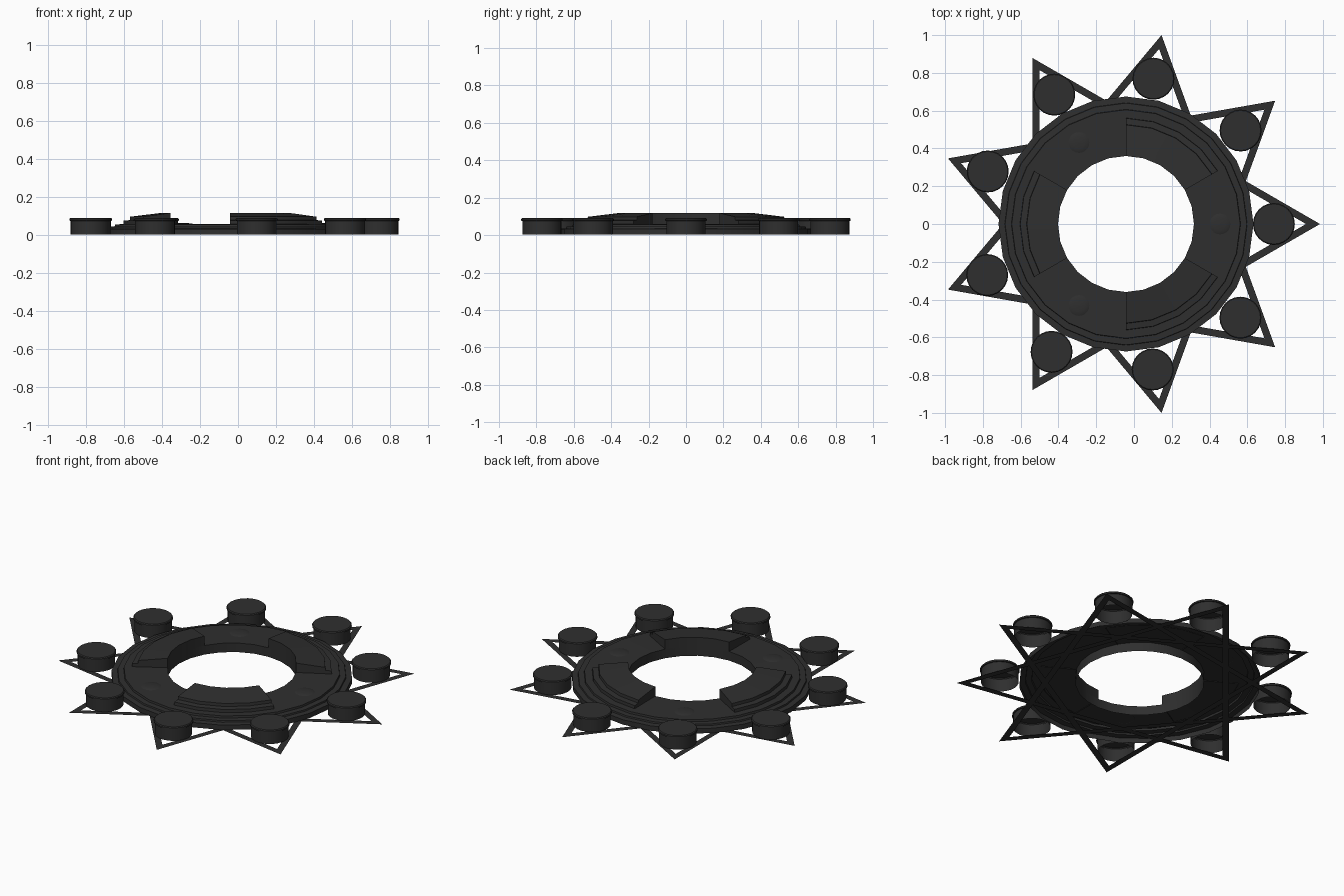
import bpy, bmesh, math

if "Cube" in bpy.data.objects:
    bpy.data.objects.remove(bpy.data.objects["Cube"])

CX = -0.0425          # ring centre, the star tips define the overall bounds
dark = bpy.data.materials.new("dark_grey")
dark.diffuse_color = (0.028, 0.028, 0.028, 1)
dark.use_nodes = True
dark.node_tree.nodes["Principled BSDF"].inputs["Base Color"].default_value = dark.diffuse_color


def make(name, verts, faces, loc=(0, 0, 0), smooth=None):
    me = bpy.data.meshes.new(name)
    me.from_pydata(verts, [], faces)
    bm = bmesh.new()
    bm.from_mesh(me)
    bmesh.ops.recalc_face_normals(bm, faces=bm.faces)
    bm.to_mesh(me)
    bm.free()
    me.materials.append(dark)
    ob = bpy.data.objects.new(name, me)
    ob.location = loc
    bpy.context.collection.objects.link(ob)
    if smooth:
        bpy.context.view_layer.objects.active = ob
        ob.select_set(True)
        bpy.ops.object.shade_smooth_by_angle(angle=math.radians(smooth))
        ob.select_set(False)
    return ob


def sweep(name, profile, a0, a1, steps, loc=(0, 0, 0), caps=False, smooth=30):
    """Revolve an (r, z) profile from angle a0 to a1 (degrees)."""
    full = abs(a1 - a0) >= 360
    rows = steps if full else steps + 1
    n = len(profile)
    verts, faces = [], []
    for i in range(rows):
        a = math.radians(a0 + (a1 - a0) * i / steps)
        verts += [(r * math.cos(a), r * math.sin(a), z) for r, z in profile]
    for i in range(steps):
        j = (i + 1) % rows
        for k in range(n - 1):
            faces.append((i * n + k, j * n + k, j * n + k + 1, i * n + k + 1))
    if caps:
        faces.append(tuple(range(n)))
        faces.append(tuple(range((rows - 1) * n, rows * n)))
    return make(name, verts, faces, loc, smooth)


# stepped base ring, a shell open underneath
base = [(0.36, 0.004), (0.36, 0.06), (0.605, 0.058), (0.607, 0.046),
        (0.64, 0.045), (0.642, 0.036), (0.675, 0.034), (0.675, 0.004)]
sweep("base_ring", base, 0, 360, 24, (CX, 0, 0))

# three raised blocks, sloping outward with one ledge
block = [(0.36, 0.055), (0.36, 0.118), (0.525, 0.098), (0.527, 0.08),
         (0.56, 0.077), (0.562, 0.055)]
for i, a in enumerate((30, 150, 270)):
    sweep(f"raised_block_{i + 1}", block, a, a + 60, 4, (CX, 0, 0), caps=True)

# three shallow round studs between the blocks
stud = [(0.057, 0.0), (0.05, 0.003), (0.03, 0.006), (0.001, 0.007)]
for i in range(3):
    a = math.radians(120 * i)
    sweep(f"stud_{i + 1}", stud, 0, 360, 20,
          (CX + 0.497 * math.cos(a), 0.497 * math.sin(a), 0.058), smooth=40)

# nine drums with a slightly wider cap
wall = [(0.105, 0.004), (0.105, 0.076), (0.111, 0.077), (0.111, 0.086),
        (0.106, 0.091), (0.0, 0.091)]
angles = [0, 39.2, 79.3, 119, 159.2, 200.2, 239.8, 280.4, 320.7]
for i, d in enumerate(angles):
    a = math.radians(d)
    ob = sweep(f"drum_{i + 1}", wall, 0, 360, 24,
               (CX + 0.783 * math.cos(a), 0.783 * math.sin(a), 0))
    bm = bmesh.new()
    bm.from_mesh(ob.data)
    bmesh.ops.remove_doubles(bm, verts=bm.verts, dist=1e-5)
    bm.to_mesh(ob.data)
    bm.free()

# flat nine-pointed star: three triangular frames of thin bars
R = 1.0154
r_in = R - 2 * 0.037
for t in range(3):
    verts = []
    for k in range(3):
        a = math.radians(40 * t + 120 * k)
        for r in (R, r_in):
            verts.append((r * math.cos(a), r * math.sin(a), 0))
    faces = [(2 * k, (2 * k + 2) % 6, (2 * k + 3) % 6, 2 * k + 1) for k in range(3)]
    make(f"star_frame_{t + 1}", verts, faces, (-0.0306, 0, 0))
